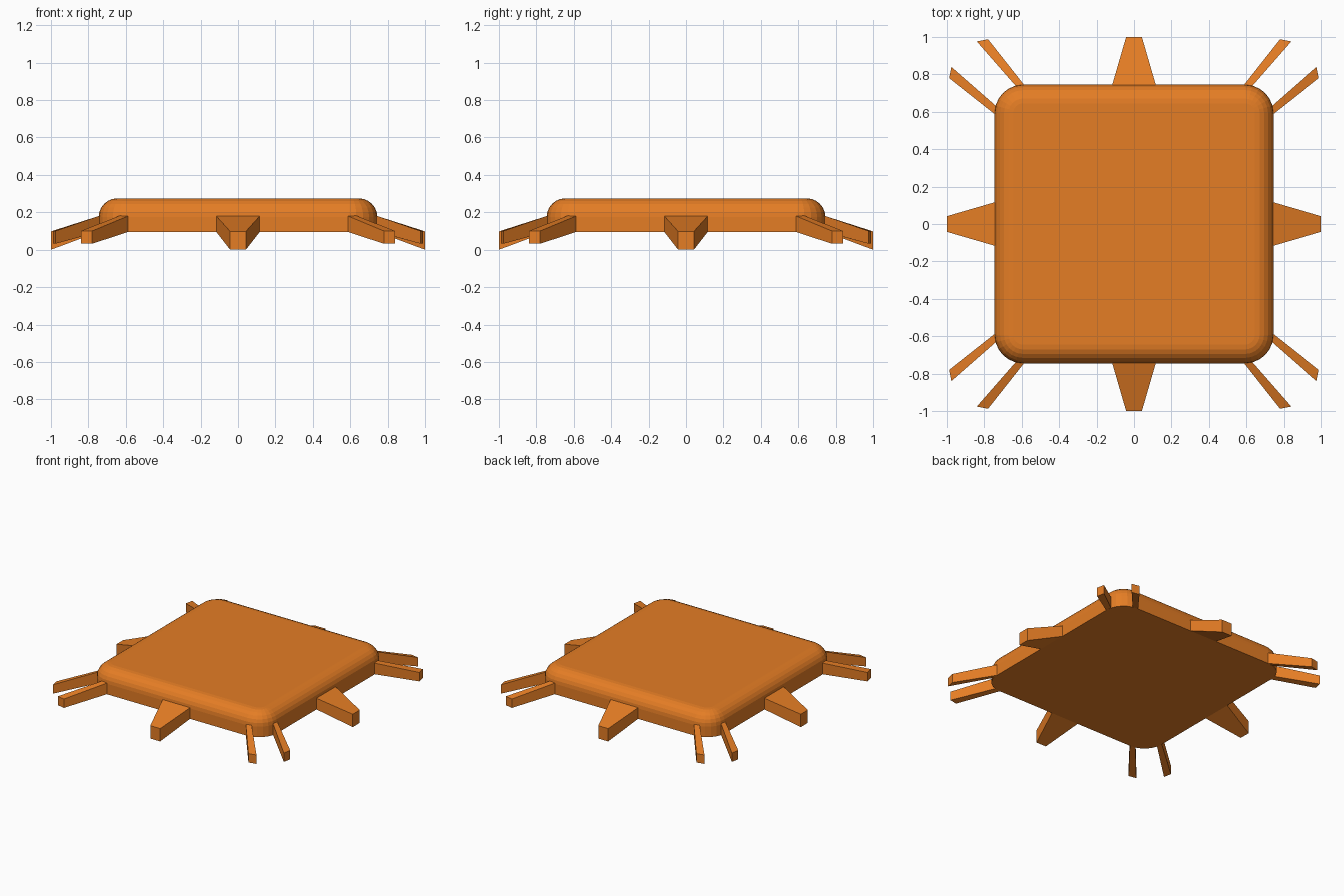
import bpy, math
from mathutils import Matrix, Vector

if "Cube" in bpy.data.objects:
    bpy.data.objects.remove(bpy.data.objects["Cube"])

orange = bpy.data.materials.new("orange")
orange.diffuse_color = (0.78, 0.205, 0.018, 1)
orange.use_nodes = True
orange.node_tree.nodes["Principled BSDF"].inputs["Base Color"].default_value = orange.diffuse_color


def make(name, verts, faces):
    me = bpy.data.meshes.new(name)
    me.from_pydata([tuple(v) for v in verts], [], faces)
    me.materials.append(orange)
    ob = bpy.data.objects.new(name, me)
    bpy.context.collection.objects.link(ob)
    return ob


# Body: rounded square with a rounded top edge and sharp bottom edge
HALF, CORNER, FILLET, Z0, Z1, SEG = 0.745, 0.152, 0.1, 0.095, 0.275, 6


def ring(inset, z):
    c, r = HALF - CORNER, CORNER - inset
    pts = []
    for q in range(4):
        mid = math.pi / 4 + q * math.pi / 2
        cx = math.copysign(c, math.cos(mid))
        cy = math.copysign(c, math.sin(mid))
        for i in range(SEG + 1):
            a = (q + i / SEG) * math.pi / 2
            pts.append((cx + r * math.cos(a), cy + r * math.sin(a), z))
    return pts


rings = [ring(0, Z0)]
for i in range(SEG + 1):
    a = i / SEG * math.pi / 2
    rings.append(ring(FILLET * (1 - math.cos(a)), Z1 - FILLET * (1 - math.sin(a))))
n = len(rings[0])
verts = [p for r in rings for p in r]
faces = [tuple(reversed(range(n))), tuple(range(len(verts) - n, len(verts)))]
for k in range(len(rings) - 1):
    for i in range(n):
        j = (i + 1) % n
        faces.append((k * n + i, k * n + j, (k + 1) * n + j, (k + 1) * n + i))
make("body", verts, faces)


# Legs: tapered blocks from a base at the body wall to a lower tip
def leg(name, base, tip, base_z, tip_z, transform):
    b = [Vector((x, y, z)) for z in base_z for x, y in base]
    t = [Vector((x, y, z)) for z in tip_z for x, y in tip]
    b = [p + (p - q) * 0.05 for p, q in zip(b, t)]  # sink slightly into the body
    faces = [(0, 1, 3, 2), (4, 6, 7, 5), (0, 4, 5, 1),
             (2, 3, 7, 6), (0, 2, 6, 4), (1, 5, 7, 3)]
    if transform.determinant() > 0:
        faces = [f[::-1] for f in faces]
    # base and tip run left to right along the front (-y) side
    make(name, [transform @ p for p in b + t], faces)


for q, side in enumerate(("front", "right", "back", "left")):
    rot = Matrix.Rotation(q * math.pi / 2, 4, 'Z')
    leg(side + "_middle_leg", [(-0.116, -HALF), (0.116, -HALF)],
        [(-0.042, -1), (0.042, -1)], (0.095, 0.18), (0.0, 0.098), rot)
    for s, label in ((1, "a"), (-1, "b")):
        leg(side + "_corner_leg_" + label, [(0.588, -HALF), (0.638, -HALF)],
            [(0.78, -0.988), (0.84, -0.976)], (0.095, 0.18), (0.032, 0.1),
            rot @ Matrix.Scale(s, 4, (1, 0, 0)))

# Make every face point outward
import bmesh
for ob in bpy.context.collection.objects:
    bm = bmesh.new()
    bm.from_mesh(ob.data)
    bmesh.ops.recalc_face_normals(bm, faces=bm.faces)
    bm.to_mesh(ob.data)
    bm.free()
